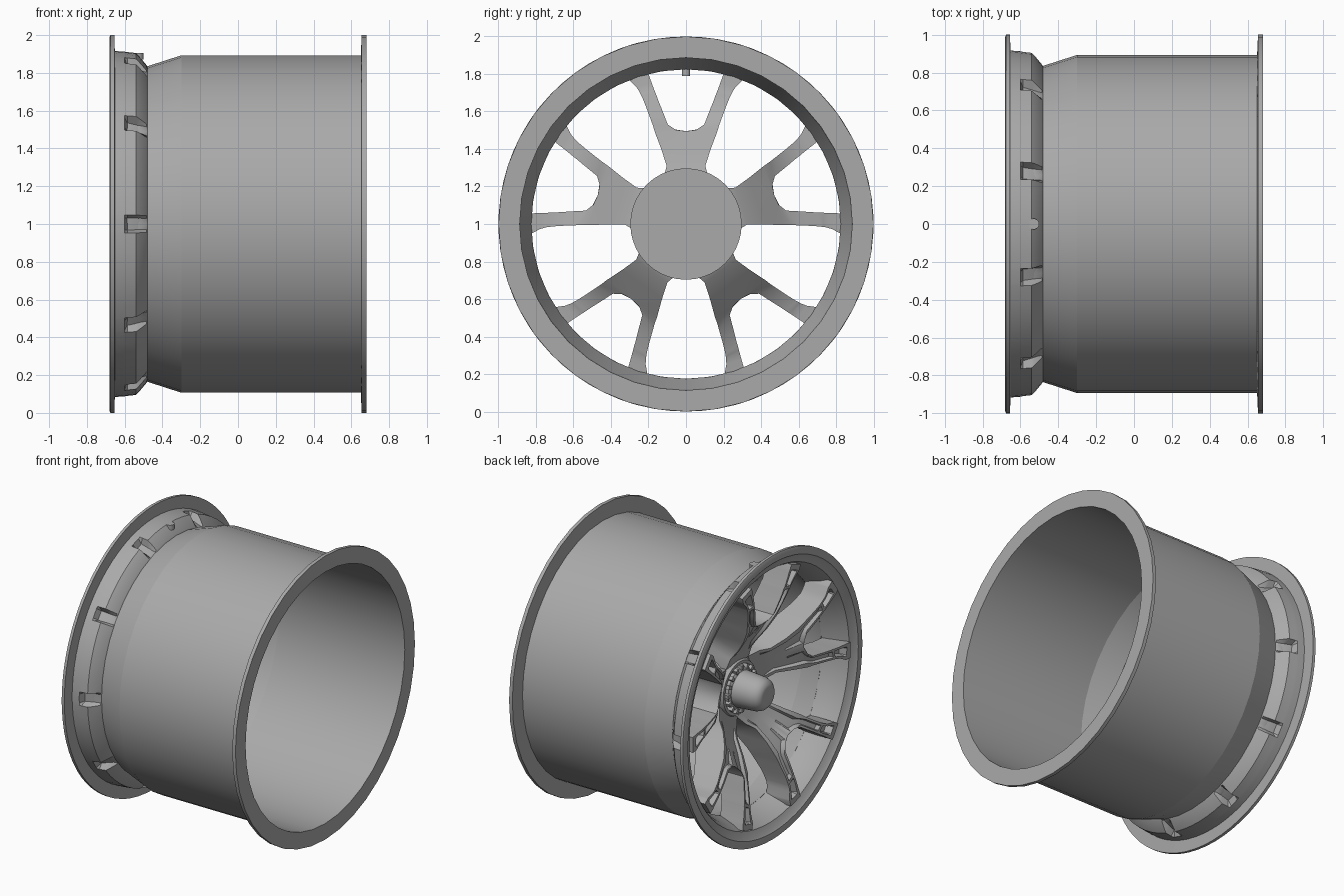
import bpy, bmesh
from math import sin, cos, radians, pi
from mathutils import Matrix

if "Cube" in bpy.data.objects:
    bpy.data.objects.remove(bpy.data.objects["Cube"])

CENTRE = (0, 0, 1)          # wheel axis runs along x through this point
grey = bpy.data.materials.new("dark_metal")
grey.diffuse_color = (0.4, 0.4, 0.4, 1)
grey.use_nodes = True
grey.node_tree.nodes["Principled BSDF"].inputs["Base Color"].default_value = grey.diffuse_color


def finish(name, bm, angle=30):
    bmesh.ops.remove_doubles(bm, verts=bm.verts, dist=1e-5)
    bmesh.ops.recalc_face_normals(bm, faces=bm.faces)
    me = bpy.data.meshes.new(name)
    bm.to_mesh(me)
    bm.free()
    me.materials.append(grey)
    ob = bpy.data.objects.new(name, me)
    bpy.context.collection.objects.link(ob)
    ob.location = CENTRE
    bpy.ops.object.select_all(action='DESELECT')
    ob.select_set(True)
    bpy.context.view_layer.objects.active = ob
    bpy.ops.object.shade_smooth_by_angle(angle=radians(angle))
    return ob


def lathe(name, profile, angles, closed=True, smooth=30):
    """Spin (x, r) points about the x axis; r may be a function of the angle."""
    bm = bmesh.new()
    rings = []
    for a in angles:
        ring = []
        for x, r in profile:
            rr = r(a) if callable(r) else r
            ring.append(bm.verts.new((x, rr * sin(radians(a)), rr * cos(radians(a)))))
        rings.append(ring)
    n = len(profile)
    for i, ring in enumerate(rings):
        nxt = rings[(i + 1) % len(rings)]
        for j in range(n if closed else n - 1):
            k = (j + 1) % n
            bm.faces.new((ring[j], ring[k], nxt[k], nxt[j]))
    return finish(name, bm, smooth)


def even(n):
    return [360 * i / n for i in range(n)]


# Barrel with rear flange
lathe("barrel", [(0.68, 0.887), (0.68, 1.0), (0.655, 1.0), (0.65, 0.893),
                 (-0.30, 0.893), (-0.48, 0.835), (-0.48, 0.825), (-0.30, 0.884)],
      even(40), smooth=15)


# Front rim: pads on the outside, notched at each of the ten spoke tips
def notched(pad, low):
    def radius(a):
        d = abs(a % 36 - 18)
        return low if d < 2.3 else pad
    return radius


offsets = (-3, -2, 0, 2, 3, 8, 13, 18, 23, 28)
rim_angles = [18 + 36 * i + o for i in range(10) for o in offsets]
lathe("front_rim", [(-0.672, 0.94), (-0.68, 0.948), (-0.68, 0.99), (-0.675, 1.0), (-0.655, 1.0),
                    (-0.652, 0.916), (-0.61, 0.913), (-0.60, 0.912),
                    (-0.585, notched(0.91, 0.865)), (-0.54, notched(0.905, 0.85)),
                    (-0.525, notched(0.89, 0.847)), (-0.485, notched(0.842, 0.836)),
                    (-0.48, 0.832), (-0.477, 0.824), (-0.53, 0.838), (-0.60, 0.862),
                    (-0.65, 0.89)], rim_angles)

# Spoke rows: inner edge (y, z), outer edge (y, z), front x, back x, recess depth
rows = [
    ((0, 0.17), (0.125, 0.17), -0.40, -0.17, 0.0),
    ((0, 0.25), (0.118, 0.25), -0.43, -0.18, 0.0),
    ((0, 0.31), (0.103, 0.31), -0.475, -0.21, 0.02),
    ((0, 0.40), (0.132, 0.40), -0.54, -0.29, 0.025),
    ((0, 0.495), (0.166, 0.49), -0.59, -0.37, 0.025),
    ((0.055, 0.502), (0.178, 0.53), -0.602, -0.39, 0.025),
    ((0.097, 0.53), (0.191, 0.565), -0.613, -0.41, 0.025),
    ((0.132, 0.62), (0.215, 0.63), -0.635, -0.445, 0.025),
    ((0.151, 0.667), (0.230, 0.667), -0.645, -0.46, 0.02),
    ((0.157, 0.685), (0.236, 0.68), -0.648, -0.465, 0.0),
    ((0.165, 0.705), (0.244, 0.697), -0.651, -0.47, 0.0),
    ((0.169, 0.715), (0.248, 0.705), -0.654, -0.475, 0.05),
    ((0.184, 0.755), (0.266, 0.732), -0.659, -0.48, 0.05),
    ((0.203, 0.808), (0.305, 0.770), -0.664, -0.485, 0.05),
    ((0.206, 0.818), (0.312, 0.779), -0.666, -0.505, 0.0),
    ((0.222, 0.852), (0.325, 0.816), -0.668, -0.61, 0.0),
]
columns = ((0, 0), (0.2, 0), (0.29, 1), (0.71, 1), (0.8, 0), (1, 0))


def y_spoke():
    """Forked spoke with a sunken channel and a slot near each tip."""
    bm = bmesh.new()
    for side in (1, -1):
        rings = []
        for n, ((yi, zi), (yo, zo), front, back, deep) in enumerate(rows):
            ring = []
            for u, sunk in columns:
                # the channel runs across the middle of the stem
                s = 1 if (2 <= n <= 3 and u < 0.5) else sunk
                ring.append(bm.verts.new((front + deep * s, side * (yi + (yo - yi) * u),
                                          zi + (zo - zi) * u)))
            ring.append(bm.verts.new((back, side * yo, zo)))
            ring.append(bm.verts.new((back, side * yi, zi)))
            rings.append(ring)
        for n, (a, b) in enumerate(zip(rings, rings[1:])):
            for j in range(len(a)):
                if j == len(a) - 1 and rows[n + 1][0][0] == 0:
                    continue            # halves meet on the centre line
                k = (j + 1) % len(a)
                bm.faces.new((a[j], a[k], b[k], b[j]))
        bm.faces.new(rings[0])
        bm.faces.new(rings[-1])
    return finish("spoke", bm, 35)


spoke = y_spoke()
for i in range(1, 5):
    copy = spoke.copy()
    copy.name = "spoke_%d" % i
    copy.rotation_euler.x = 2 * pi * i / 5
    bpy.context.collection.objects.link(copy)

# Hub with flat back face
lathe("hub", [(-0.11, 0), (-0.11, 0.297), (-0.19, 0.297), (-0.29, 0.25), (-0.38, 0.205),
              (-0.42, 0.185), (-0.42, 0.165), (-0.40, 0.16), (-0.40, 0)], even(40), False)

# Centre lock nut
lathe("centre_nut", [(-0.38, 0), (-0.38, 0.145), (-0.43, 0.145), (-0.44, 0.125), (-0.58, 0.115),
                     (-0.615, 0.102), (-0.635, 0.08), (-0.64, 0.06), (-0.64, 0)], even(32), False)

# Ring of teeth around the nut
bm = bmesh.new()
for a in even(16):
    m = (Matrix.Rotation(radians(a), 4, 'X') @ Matrix.Translation((-0.42, 0, 0.15))
         @ Matrix.Diagonal((0.05, 0.025, 0.03, 1)))
    bmesh.ops.create_cube(bm, size=1, matrix=m)
finish("nut_teeth", bm)


# Valve stem through the top of the rim
def upright(name, r, z0, z1):
    bm = bmesh.new()
    bmesh.ops.create_cone(bm, cap_ends=True, segments=16, radius1=r, radius2=r, depth=z1 - z0,
                          matrix=Matrix.Translation((-0.53, 0, (z0 + z1) / 2 - 1)))
    finish(name, bm)


upright("valve_stem", 0.022, 1.79, 1.89)
upright("valve_base", 0.029, 1.87, 1.906)
